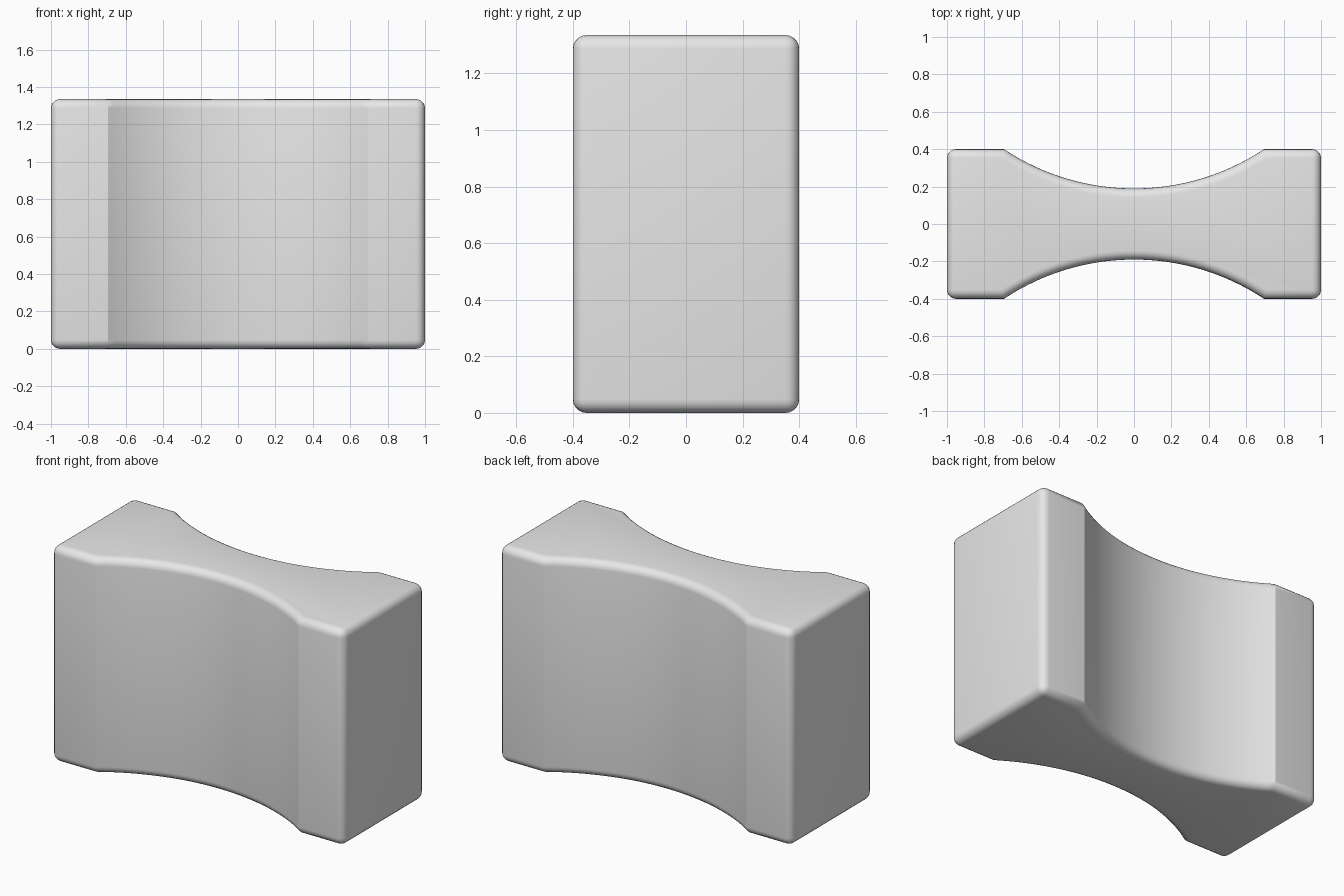
import bpy
import bmesh
import math

cube = bpy.data.objects.get("Cube")
if cube:
    bpy.data.objects.remove(cube, do_unlink=True)

HALF_LENGTH, HALF_DEPTH, HEIGHT = 1.0, 0.4, 1.335
CHORD, SAGITTA, STEPS = 0.695, 0.21, 32
BEVEL = 0.048

# Light grey material
grey = bpy.data.materials.new("light_grey")
grey.use_nodes = True
colour = (0.8, 0.8, 0.8, 1.0)
grey.diffuse_color = colour
grey.node_tree.nodes["Principled BSDF"].inputs["Base Color"].default_value = colour

# Back outline: flat ends joined by a shallow concave arc
radius = (CHORD ** 2 + SAGITTA ** 2) / (2 * SAGITTA)
centre_y = HALF_DEPTH - SAGITTA + radius
sweep = math.asin(CHORD / radius)
back = [(HALF_LENGTH, HALF_DEPTH)]
for i in range(STEPS + 1):
    a = sweep * (1 - 2 * i / STEPS)
    back.append((radius * math.sin(a), centre_y - radius * math.cos(a)))
back.append((-HALF_LENGTH, HALF_DEPTH))

# The front outline is the back one turned half way round
outline = back + [(-x, -y) for x, y in back]

# Extrude the outline into a waisted block
bm = bmesh.new()
base = bm.faces.new([bm.verts.new((x, y, 0)) for x, y in outline])
top = bmesh.ops.extrude_face_region(bm, geom=[base])["geom"]
bmesh.ops.translate(bm, vec=(0, 0, HEIGHT),
                    verts=[g for g in top if isinstance(g, bmesh.types.BMVert)])
bmesh.ops.recalc_face_normals(bm, faces=bm.faces)
mesh = bpy.data.meshes.new("waisted_block")
bm.to_mesh(mesh)
bm.free()
mesh.materials.append(grey)
block = bpy.data.objects.new("waisted_block", mesh)
bpy.context.collection.objects.link(block)

# Round the rims and outer corners, leaving the arc ends crisp
bevel = block.modifiers.new("rounded_edges", "BEVEL")
bevel.width = BEVEL
bevel.segments = 5
bevel.limit_method = "ANGLE"
bevel.angle_limit = math.radians(50)

# Smooth shading
bpy.ops.object.select_all(action="DESELECT")
block.select_set(True)
bpy.context.view_layer.objects.active = block
bpy.ops.object.modifier_apply(modifier=bevel.name)
bpy.ops.object.shade_smooth_by_angle(angle=math.radians(30))
